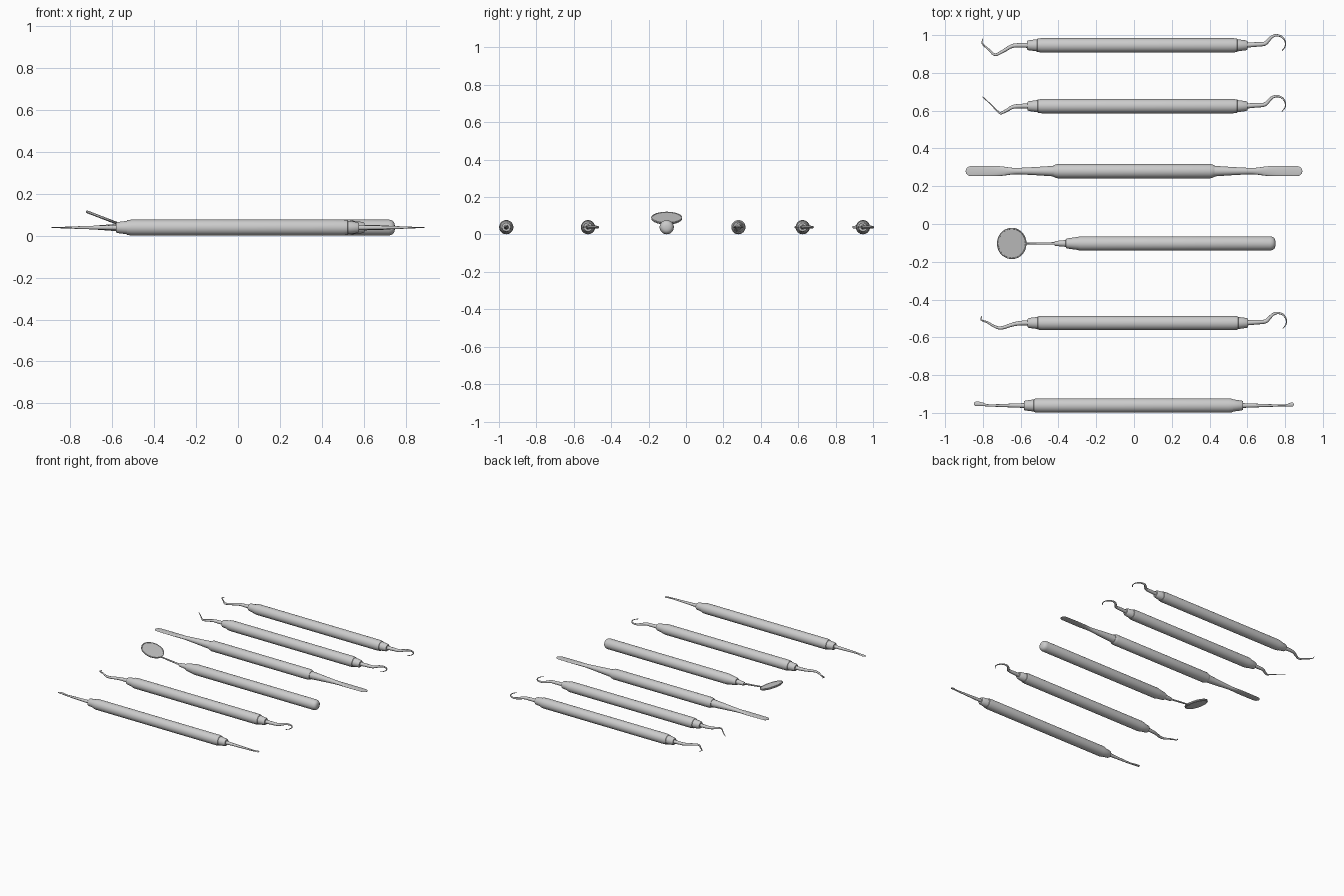
import bpy, bmesh, math
from mathutils import Vector

if "Cube" in bpy.data.objects:
    bpy.data.objects.remove(bpy.data.objects["Cube"])

R = 0.038          # handle radius
Z = 0.039          # height of tool axes


def finish(bm, name, angle=35):
    bmesh.ops.recalc_face_normals(bm, faces=bm.faces)
    me = bpy.data.meshes.new(name)
    bm.to_mesh(me)
    bm.free()
    ob = bpy.data.objects.new(name, me)
    bpy.context.collection.objects.link(ob)
    bpy.ops.object.select_all(action='DESELECT')
    ob.select_set(True)
    bpy.context.view_layer.objects.active = ob
    bpy.ops.object.shade_smooth_by_angle(angle=math.radians(angle))
    return ob


def skin(bm, rings):
    for a, b in zip(rings, rings[1:]):
        n = len(a)
        for i in range(n):
            bm.faces.new((a[i], a[(i + 1) % n], b[(i + 1) % n], b[i]))
    bm.faces.new(rings[0])
    bm.faces.new(rings[-1])


def lathe(name, y, profile, n=32):
    """Turn (x, radius) points about the tool axis."""
    bm = bmesh.new()
    rings = [[bm.verts.new((x, y + r * math.cos(2 * math.pi * i / n),
                            Z + r * math.sin(2 * math.pi * i / n)))
              for i in range(n)] for x, r in profile]
    skin(bm, rings)
    return finish(bm, name)


def catmull(pts, steps):
    p = [Vector(q) for q in pts]
    p = [2 * p[0] - p[1]] + p + [2 * p[-1] - p[-2]]
    out = []
    for i in range(1, len(p) - 2):
        a, b, c, d = p[i - 1:i + 3]
        for s in range(steps):
            t = s / steps
            out.append(0.5 * (2 * b + (c - a) * t + (2 * a - 5 * b + 4 * c - d) * t * t
                              + (3 * b - a - 3 * c + d) * t ** 3))
    return out + [p[-2]]


def sweep(name, y, pts, steps=5, n=14):
    """Sweep an ellipse: points are (x, dy, half width, half height)."""
    path = catmull(pts, steps)
    bm = bmesh.new()
    rings = []
    for k, q in enumerate(path):
        a, b = path[max(k - 1, 0)], path[min(k + 1, len(path) - 1)]
        t = Vector((b[0] - a[0], b[1] - a[1])).normalized()
        w, h = max(q[2], 0.001), max(q[3], 0.001)
        ring = []
        for i in range(n):
            c, s = math.cos(2 * math.pi * i / n), math.sin(2 * math.pi * i / n)
            ring.append(bm.verts.new((q[0] - t.y * w * c, y + q[1] + t.x * w * c, Z + h * s)))
        rings.append(ring)
    skin(bm, rings)
    return finish(bm, name, 50)


def wire(name, y, pts, r0=0.014, r1=0.002):
    """Round wire tapering along its points."""
    m = len(pts) - 1
    full = []
    for i, (x, dy) in enumerate(pts):
        r = r1 + (r0 - r1) * (1 - i / m) ** 1.3
        full.append((x, dy, r, r))
    return sweep(name, y, full)


def double_handle(name, y, left, right):
    """Handle with a tapered ferrule on each end."""
    def end(x, s):
        return [(x, 0.013), (x, 0.022), (x - s * 0.006, 0.026), (x - s * 0.052, 0.032),
                (x - s * 0.054, 0.035), (x - s * 0.075, R)]
    lathe(name, y, end(left, -1) + end(right, 1)[::-1])


# Shared hook on the right end
def hook(name, y, dx=0.0):
    wire(name, y, [(0.58 + dx, 0), (0.64 + dx, 0.004), (0.69 + dx, 0.008), (0.712 + dx, 0.027),
                   (0.732 + dx, 0.046), (0.757 + dx, 0.053), (0.785 + dx, 0.043),
                   (0.801 + dx, 0.018), (0.799 + dx, -0.008), (0.783 + dx, -0.029)])


# Scaler with a short curled pick
y = 0.946
double_handle("scaler_handle", y, -0.566, 0.6)
wire("scaler_pick", y, [(-0.55, 0), (-0.6, 0), (-0.645, -0.004), (-0.69, -0.029), (-0.735, -0.05),
                        (-0.765, -0.026), (-0.798, 0.003), (-0.805, 0.014), (-0.8, 0.036)])
hook("scaler_hook", y)

# Explorer with a straight angled pick
y = 0.624
double_handle("explorer_handle", y, -0.563, 0.6)
wire("explorer_pick", y, [(-0.54, 0), (-0.6, 0), (-0.64, -0.004), (-0.67, -0.02), (-0.7, -0.036),
                          (-0.71, -0.037), (-0.725, -0.024), (-0.762, 0.013), (-0.802, 0.05)])
hook("explorer_hook", y)

# Double-ended spatula
y = 0.28
half = [(0.425, 0.02), (0.425, 0.031), (0.418, 0.034), (0.405, R)]
lathe("spatula_handle", y, [(-x, r) for x, r in half] + half[::-1])
for side, s in (("left", -1), ("right", 1)):
    sweep("spatula_blade_" + side, y,
          [(s * x, 0, w, h) for x, w, h in (
              (0.41, 0.029, 0.029), (0.5, 0.023, 0.023), (0.57, 0.019, 0.018), (0.635, 0.017, 0.013),
              (0.7, 0.025, 0.008), (0.75, 0.027, 0.005), (0.81, 0.027, 0.004), (0.865, 0.026, 0.003),
              (0.88, 0.021, 0.003), (0.888, 0.012, 0.002), (0.891, 0.003, 0.002))], n=20)

# Mouth mirror: rounded handle, stem and tilted disc
y = -0.103
lathe("mirror_handle", y, [(-0.42, 0.005), (-0.42, 0.011), (-0.415, 0.013), (-0.362, 0.018),
                           (-0.36, 0.024), (-0.352, 0.027), (-0.3, 0.034), (-0.285, R), (0.72, R),
                           (0.733, 0.035), (0.742, 0.029), (0.747, 0.02), (0.749, 0.008)])
tilt = math.radians(21)
centre = Vector((-0.648, y, 0.087))
bm = bmesh.new()
n = 48
rings = []
for r, h in ((0.077, -0.007), (0.082, -0.003), (0.083, 0.004), (0.081, 0.006), (0.077, 0.006), (0.076, 0.004)):
    ring = []
    for i in range(n):
        a = 2 * math.pi * i / n
        u, v = r * math.cos(a), r * math.sin(a)
        ring.append(bm.verts.new(centre + Vector((u * math.cos(tilt) + h * math.sin(tilt), v,
                                                  -u * math.sin(tilt) + h * math.cos(tilt)))))
    rings.append(ring)
skin(bm, rings)
finish(bm, "mirror_disc")
stem = wire("mirror_stem", y, [(-0.4, 0), (-0.45, 0), (-0.52, 0), (-0.585, 0)], 0.007, 0.005)
for v in stem.data.vertices:
    v.co.z += 0.018 * max(0, (-0.41 - v.co.x) / 0.175)

# Probe with a shallow curved pick
y = -0.524
double_handle("probe_handle", y, -0.563, 0.604)
wire("probe_pick", y, [(-0.54, 0), (-0.6, -0.001), (-0.645, -0.009), (-0.7, -0.026), (-0.735, -0.02),
                       (-0.775, 0.003), (-0.805, 0.014), (-0.811, 0.023), (-0.805, 0.036)])
hook("probe_hook", y, 0.005)

# Excavator with small spoon tips
y = -0.961
double_handle("excavator_handle", y, -0.583, 0.577)
sweep("excavator_spoon_left", y, [
    (-0.57, 0, 0.013, 0.013), (-0.65, 0, 0.010, 0.010), (-0.72, 0, 0.007, 0.008),
    (-0.775, 0.001, 0.006, 0.006), (-0.8, 0.006, 0.009, 0.005), (-0.825, 0.009, 0.012, 0.004),
    (-0.842, 0.009, 0.010, 0.003), (-0.848, 0.009, 0.003, 0.002)])
sweep("excavator_spoon_right", y, [
    (0.56, 0, 0.013, 0.013), (0.64, 0, 0.010, 0.010), (0.72, 0, 0.007, 0.008),
    (0.785, 0, 0.005, 0.006), (0.81, 0.001, 0.006, 0.005), (0.83, 0.005, 0.010, 0.004),
    (0.842, 0.005, 0.009, 0.003), (0.846, 0.005, 0.003, 0.002)])
